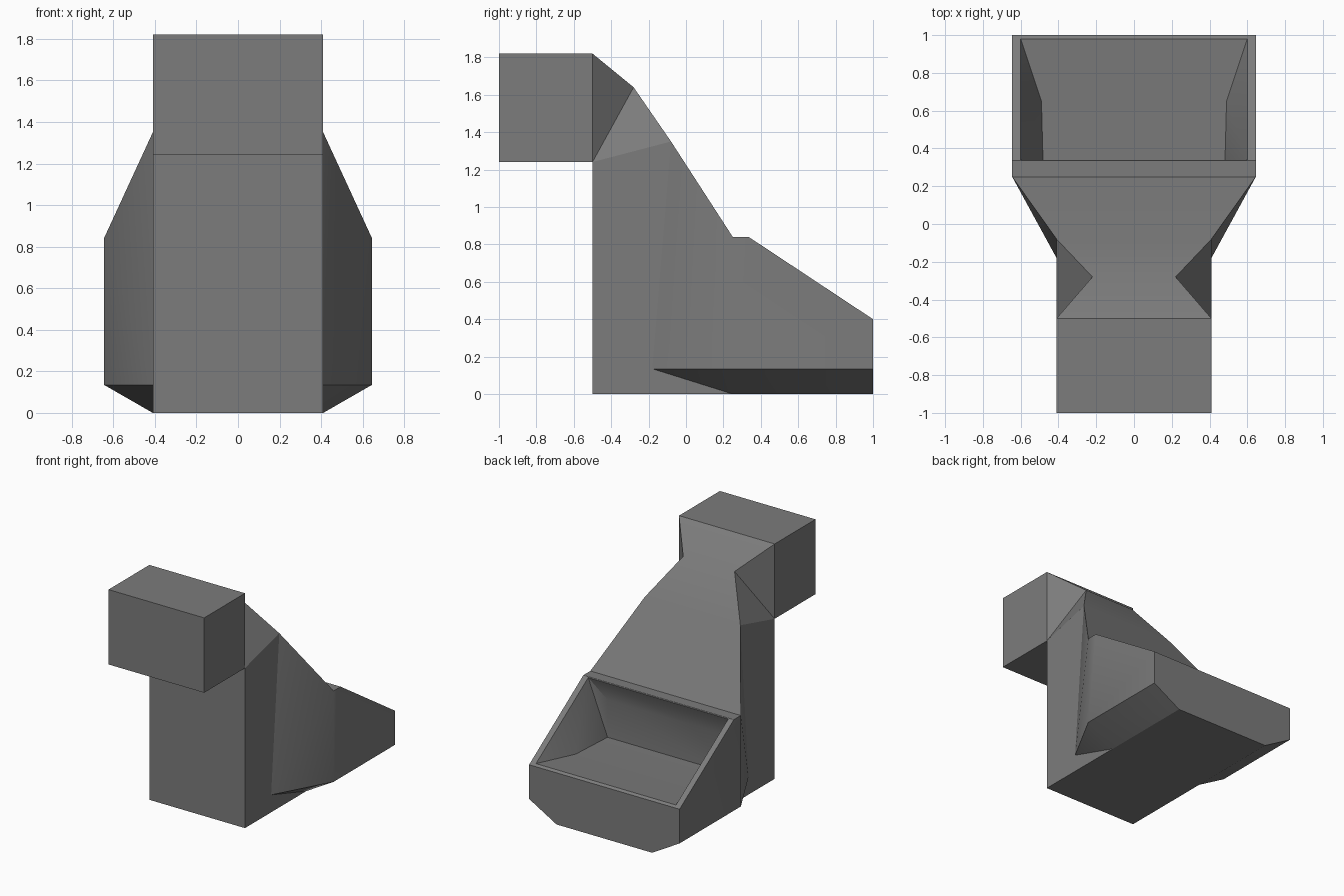
import bpy
import bmesh
import math

cube = bpy.data.objects.get("Cube")
if cube:
    bpy.data.objects.remove(cube, do_unlink=True)

# One plain grey for the whole chute
grey = bpy.data.materials.new("sheet_metal_grey")
grey.use_nodes = True
color = (0.2, 0.2, 0.2, 1)
grey.diffuse_color = color
grey.node_tree.nodes["Principled BSDF"].inputs["Base Color"].default_value = color

# Corner points of the left half; the other half is mirrored
P = {
    "base_front": (.41, -.5, 0),
    "duct_back_low": (.41, -.5, 1.24),
    "duct_front_low": (.41, -1, 1.24),
    "duct_front_top": (.41, -1, 1.82),
    "duct_back_top": (.41, -.5, 1.82),
    "neck": (.22, -.28, 1.64),
    "shoulder": (.41, -.08, 1.35),
    "lip_front": (.645, .25, .84),
    "lip_back": (.645, .335, .84),
    "well_front": (.6, .34, .835),
    "pocket_top": (.48, .275, .67),
    "pocket_floor": (.48, .275, .38),
    "floor_mid": (.49, .65, .39),
    "well_back": (.6, .98, .413),
    "rim_back": (.645, 1, .4),
    "chamfer_back": (.645, 1, .135),
    "base_back": (.41, 1, 0),
    "base_mid": (.41, .25, 0),
    "chamfer_front": (.645, .25, .135),
    "flare": (.41, -.18, .135),
}

# The outline joins both halves, from the base over the duct and through the well
names = list(P)
outline = names[:names.index("chamfer_front")]

# Side panels
panels = [
    "duct_front_low duct_front_top duct_back_top duct_back_low",
    "duct_back_top neck duct_back_low",
    "neck shoulder duct_back_low",
    "duct_back_low shoulder flare base_mid base_front",
    "shoulder lip_front flare",
    "lip_front chamfer_front flare",
    "flare chamfer_front base_mid",
    "chamfer_front chamfer_back base_back base_mid",
    "lip_front lip_back rim_back chamfer_back chamfer_front",
    "lip_back rim_back well_back well_front",
    "well_front well_back floor_mid",
    "well_front floor_mid pocket_floor",
    "well_front pocket_floor pocket_top",
]

bm = bmesh.new()
left = {n: bm.verts.new(p) for n, p in P.items()}
right = {n: bm.verts.new((-p[0], p[1], p[2])) for n, p in P.items()}

for a, b in zip(outline, outline[1:] + outline[:1]):
    bm.faces.new((left[a], left[b], right[b], right[a]))
for panel in panels:
    keys = panel.split()
    bm.faces.new([left[k] for k in keys])
    bm.faces.new([right[k] for k in reversed(keys)])
bmesh.ops.recalc_face_normals(bm, faces=bm.faces)

mesh = bpy.data.meshes.new("chute_body")
bm.to_mesh(mesh)
bm.free()
mesh.materials.append(grey)
chute = bpy.data.objects.new("chute_body", mesh)
bpy.context.collection.objects.link(chute)

# Soften only the shallow folds
bpy.ops.object.select_all(action="DESELECT")
chute.select_set(True)
bpy.context.view_layer.objects.active = chute
bpy.ops.object.shade_smooth_by_angle(angle=math.radians(29.5))
